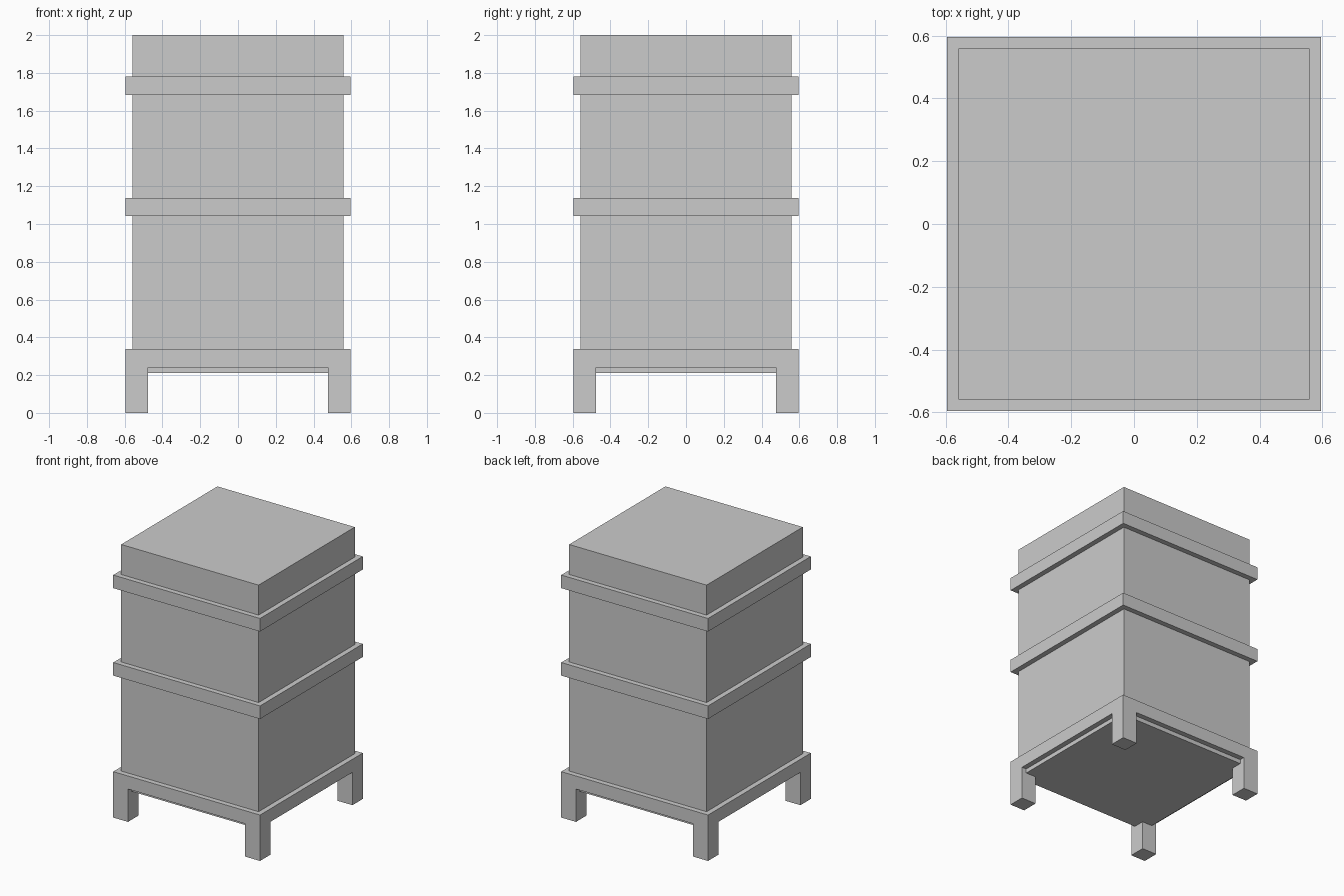
import bpy

if "Cube" in bpy.data.objects:
    bpy.data.objects.remove(bpy.data.objects["Cube"])

BODY = 0.558   # half width of the boxes
RIM = 0.596    # half width of the bands
LEG = 0.12     # leg thickness


def box(name, half, z0, z1, x=0.0, y=0.0):
    """Square box centred on x, y with the given half width, from z0 to z1."""
    bpy.ops.mesh.primitive_cube_add(size=2, location=(x, y, (z0 + z1) / 2))
    ob = bpy.context.object
    ob.name = name
    ob.scale = (half, half, (z1 - z0) / 2)
    bpy.ops.object.transform_apply(location=False, rotation=False, scale=True)
    return ob


# stacked boxes, meeting behind the bands
for name, z0, z1 in (("floor_panel", 0.21, 0.29),
                     ("lower_box", 0.29, 1.09),
                     ("upper_box", 1.09, 1.73),
                     ("lid", 1.73, 2.0)):
    box(name, BODY, z0, z1)

# protruding bands
for name, z0, z1 in (("base_frame", 0.241, 0.337),
                     ("middle_band", 1.042, 1.138),
                     ("lid_band", 1.684, 1.78)):
    box(name, RIM, z0, z1)

# corner legs, flush with the base frame
c = RIM - LEG / 2
for side, sx in (("left", -1), ("right", 1)):
    for end, sy in (("front", -1), ("back", 1)):
        box(f"{end}_{side}_leg", LEG / 2, 0.0, 0.241, sx * c, sy * c)
